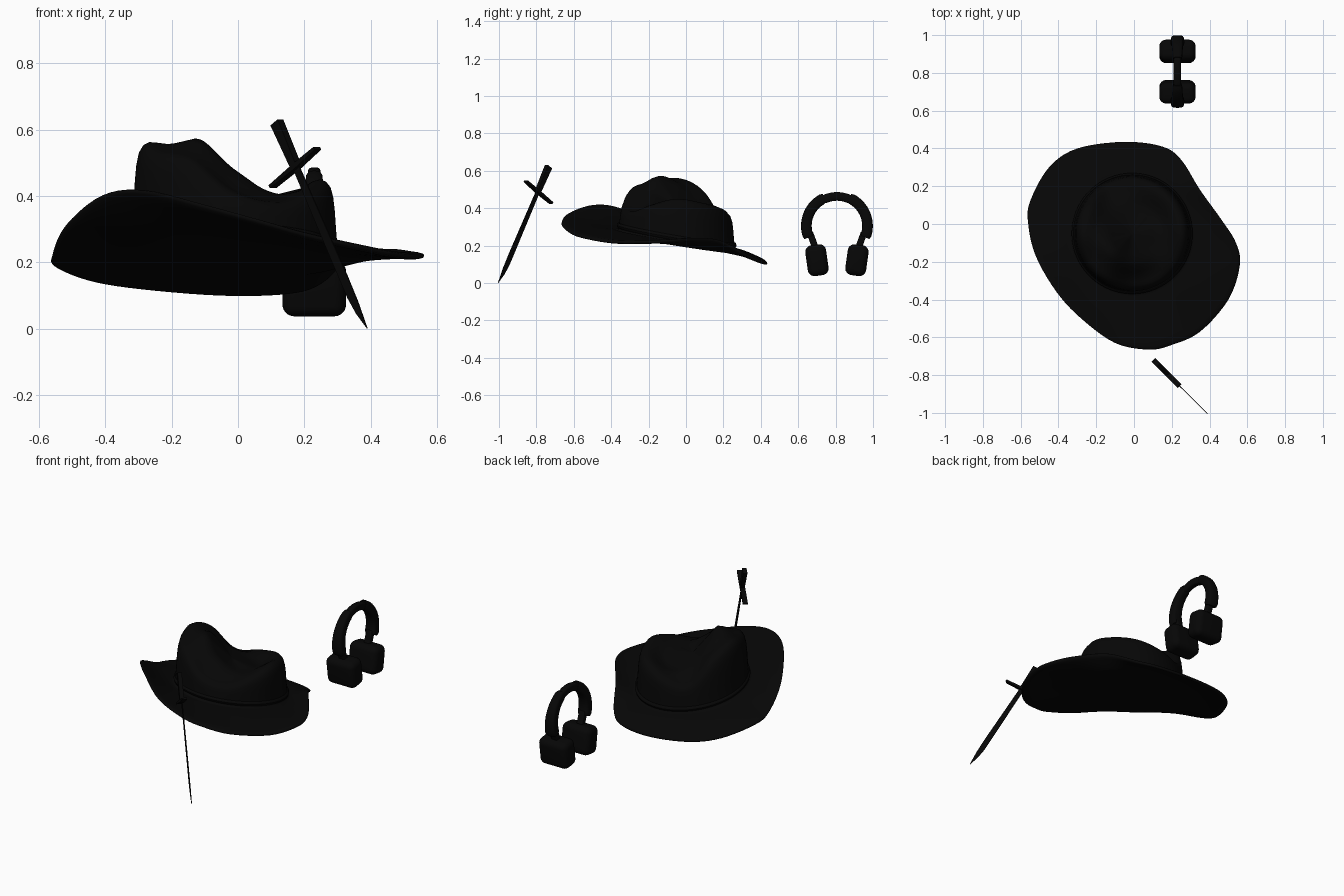
import bpy, bmesh
from math import sin, cos, pi, atan2, radians, copysign
from mathutils import Vector, Matrix

if "Cube" in bpy.data.objects:
    bpy.data.objects.remove(bpy.data.objects["Cube"])

black = bpy.data.materials.new("black")
black.diffuse_color = (0.002, 0.002, 0.002, 1)
black.use_nodes = True
black.node_tree.nodes["Principled BSDF"].inputs["Base Color"].default_value = black.diffuse_color


def finish(name, bm, angle=40):
    bmesh.ops.recalc_face_normals(bm, faces=bm.faces)
    me = bpy.data.meshes.new(name)
    bm.to_mesh(me)
    bm.free()
    ob = bpy.data.objects.new(name, me)
    bpy.context.collection.objects.link(ob)
    me.materials.append(black)
    bpy.ops.object.select_all(action='DESELECT')
    ob.select_set(True)
    bpy.context.view_layer.objects.active = ob
    bpy.ops.object.shade_smooth_by_angle(angle=radians(angle))
    return ob


def loft(name, rings, angle=40, caps=True):
    bm = bmesh.new()
    vs = [[bm.verts.new(p) for p in ring] for ring in rings]
    n = len(vs[0])
    for a, b in zip(vs, vs[1:]):
        for i in range(n):
            j = (i + 1) % n
            bm.faces.new((a[i], a[j], b[j], b[i]))
    if caps:
        bm.faces.new(vs[0])
        bm.faces.new(vs[-1])
    return finish(name, bm, angle)


def spline(table, t):
    """Closed Catmull-Rom curve through the table, t in table steps."""
    n = len(table)
    i = int(t)
    f = t - i
    a, b, c, d = (table[(i + k) % n] for k in (-1, 0, 1, 2))
    return b + (c - a) * (f / 2) + (a * 2 - b * 5 + c * 4 - d) * (f * f / 2) + (b * 3 - a - c * 3 + d) * (f ** 3 / 2)


# ---- hat: underside, brim edge, then rings inwards up the creased crown
edge = [Vector(p) for p in (
    (.56, -.22, .22), (.54, -.1, .225), (.465, .02, .235), (.35, .18, .225), (.25, .34, .14),
    (.15, .41, .11), (-.05, .435, .105), (-.3, .4, .125), (-.45, .3, .15), (-.55, .12, .19),
    (-.56, 0, .22), (-.52, -.17, .31), (-.41, -.36, .40), (-.28, -.5, .415), (-.1, -.63, .37),
    (.08, -.665, .32), (.2, -.64, .285), (.35, -.57, .25), (.5, -.4, .22))]
rim_z = [.45, .43, .405, .37, .355, .505, .562, .535, .515, .415, .385, .42]
mid_z = [.395, .37, .375, .43, .54, .57, .48, .41]
CENTER_Z = .42
CX, CY = -.01, -.05


def base_z(x, y):
    return .225 - .17 * (y + .05) - .05 * x


cols = [spline(edge, k / 5) for k in range(len(edge) * 5)]
angs = [atan2(p.y - CY, p.x - CX) % (2 * pi) for p in cols]


def polar(a, r):
    return CX + r * cos(a), CY + r * sin(a)


def brim_ring(u, drop):
    ring = []
    for p, a in zip(cols, angs):
        x, y = polar(a, .32)
        q = Vector((x, y, base_z(x, y)))
        w = q.lerp(p, u)
        w.z = q.z + (p.z - q.z) * u ** 1.4 - drop
        ring.append(w)
    return ring


rings = []
for r in (.01, .16, .28):                        # closed underside
    ring = []
    for a in angs:
        x, y = polar(a, r)
        ring.append((x, y, base_z(x, y) - .012))
    rings.append(ring)
steps = (.05, .15, .32, .5, .68, .82, .93)
rings += [brim_ring(u, .011) for u in steps] + [brim_ring(.985, .007), brim_ring(1, 0)]
rings += [brim_ring(.985, -.005)] + [brim_ring(u, -.009) for u in reversed(steps)]
# side wall: (radius, fraction of height)
for r, h in ((.313, .05), (.31, .15), (.306, .35), (.302, .6), (.297, .78), (.289, .9), (.276, .97), (.258, 1)):
    ring = []
    for a in angs:
        x, y = polar(a, r)
        b = base_z(x, y)
        ring.append((x, y, b + h * (spline(rim_z, a / (2 * pi) * 12) - b)))
    rings.append(ring)
# dished top, easing from rim to mid ring to centre
for r in (.235, .205, .175, .145, .11, .075, .04, .01):
    ring = []
    for a in angs:
        x, y = polar(a, r)
        zr, zm = spline(rim_z, a / (2 * pi) * 12), spline(mid_z, a / (2 * pi) * 8)
        if r > .145:
            f = (.258 - r) / .113
            z = zr + (zm - zr) * f * f * (3 - 2 * f)
        else:
            z = CENTER_Z + (zm - CENTER_Z) * r / .145
        ring.append((x, y, z))
    rings.append(ring)
loft("cowboy_hat", rings, 180)

# hat band: thin cord round the foot of the crown
band = []
for k in range(8):
    t = 2 * pi * k / 8
    ring = []
    for a in angs:
        x, y = polar(a, .311 + .009 * cos(t))
        ring.append((x, y, base_z(x, y) + .03 + .014 * sin(t)))
    band.append(ring)
loft("hat_band", band + [band[0]], 60, caps=False)

# ---- sword: local axes are length, width, thickness
pommel, tip = Vector((.117, -.735, .622)), Vector((.385, -1, 0))
L = (tip - pommel).normalized()
N = Vector((1, 1, 0)).normalized()
W = N.cross(L)
if W.x < 0:
    W = -W


def plate(name, outline, thick):
    loft(name, [[pommel + L * l + W * w + N * s for l, w in outline] for s in (-thick / 2, thick / 2)], 20)


plate("sword_blade", [(.15, -.013), (.55, -.017), (.61, -.017), (.67, -.01), (.73, .006),
                      (.64, .014), (.55, .016), (.15, .013)], .004)
plate("sword_guard", [(.151, -.117), (.161, -.117), (.165, 0), (.161, .107), (.151, .107), (.149, 0)], .028)
plate("sword_handle", [(0, -.018), (.15, -.013), (.15, .013), (0, .018)], .024)

# ---- headphones: arch in the y-z plane
HX, HY, HZ = .23, .807, .305


def arc(name, a0, a1, r_in, r_out, w0, w1, steps=16):
    rings = []
    for i in range(steps + 1):
        f = i / steps
        a = radians(a0 + (a1 - a0) * f)
        w = w0 + (w1 - w0) * f
        end = .85 if i in (0, steps) else 1
        ring = []
        for k in range(16):
            t = 2 * pi * k / 16
            c, s = (copysign(abs(v) ** .55, v) for v in (cos(t), sin(t)))
            r = (r_in + r_out) / 2 + end * (r_out - r_in) / 2 * c
            ring.append((HX + end * w / 2 * s, HY + r * cos(a), HZ + r * sin(a)))
        rings.append(ring)
    loft(name, rings, 50)


def block(name, center, size, tilt, bevel):
    bm = bmesh.new()
    bmesh.ops.create_cube(bm, size=1, matrix=Matrix.Diagonal((*size, 1)))
    bmesh.ops.bevel(bm, geom=bm.edges[:], offset=bevel, segments=6, profile=.5, affect='EDGES')
    bm.transform(Matrix.Translation(center) @ Matrix.Rotation(tilt, 4, 'X'))
    finish(name, bm, 50)


arc("headband_top", 62, 118, .135, .181, .04, .04)
for side, tag in ((-1, "left"), (1, "right")):
    ends = (-22, 66) if side > 0 else (202, 114)
    arc("headband_side_" + tag, *ends, .135, .192, .075, .05)
    block("slider_" + tag, (HX, HY + side * .125, .215), (.04, .035, .12), -side * radians(20), .008)
    block("ear_cup_" + tag, (HX, HY + side * .107, .122), (.192, .112, .166), -side * radians(8), .036)
